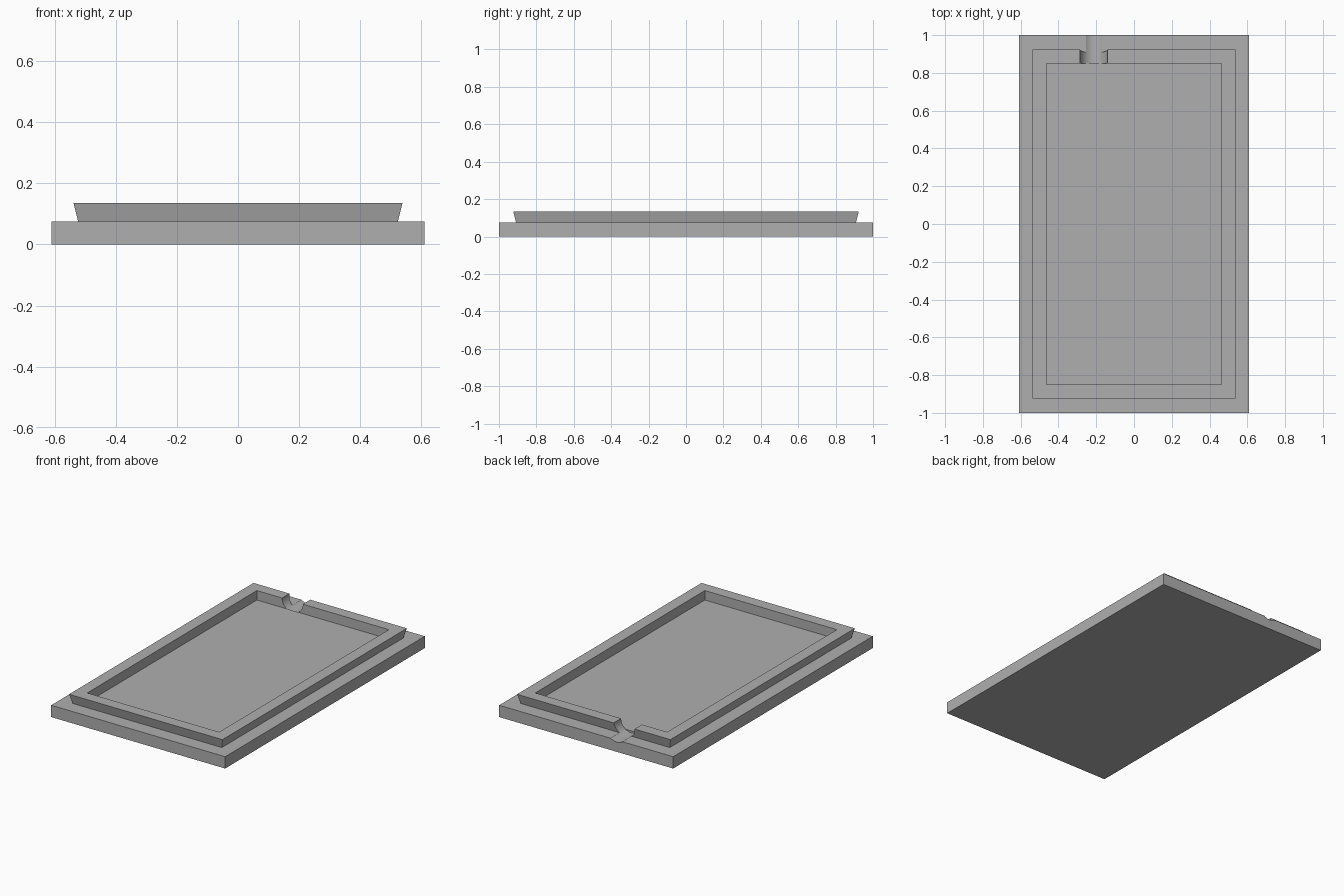
import bpy
import bmesh
from math import radians
from mathutils import Matrix

default = bpy.data.objects.get("Cube")
if default:
    bpy.data.objects.remove(default, do_unlink=True)

# Single flat grey
grey = bpy.data.materials.new("plain grey")
grey.use_nodes = True
colour = (0.43, 0.43, 0.43, 1)
grey.diffuse_color = colour
grey.node_tree.nodes["Principled BSDF"].inputs["Base Color"].default_value = colour


def make_object(name, bm):
    bmesh.ops.recalc_face_normals(bm, faces=bm.faces)
    mesh = bpy.data.meshes.new(name)
    bm.to_mesh(mesh)
    bm.free()
    mesh.materials.append(grey)
    obj = bpy.data.objects.new(name, mesh)
    bpy.context.collection.objects.link(obj)
    return obj


# Lid: rectangular rings (half width, half length, height) from underside to floor
BASE, TOP = 0.075, 0.135
rings = [
    (0.61, 1.0, 0),
    (0.61, 1.0, BASE),
    (0.523, 0.909, BASE),      # undercut foot of the rim
    (0.538, 0.924, TOP),
    (0.463, 0.85, TOP),
    (0.463, 0.85, BASE),
]
bm = bmesh.new()
loops = [[bm.verts.new((sx * w, sy * l, z))
          for sx, sy in ((-1, -1), (1, -1), (1, 1), (-1, 1))]
         for w, l, z in rings]
for low, high in zip(loops, loops[1:]):
    for i in range(4):
        j = (i + 1) % 4
        bm.faces.new((low[i], low[j], high[j], high[i]))
bm.faces.new(loops[0])
bm.faces.new(loops[-1])
lid = make_object("lid", bm)

# Round cable notch through the back rim and the ledge behind it
bm = bmesh.new()
start, end = 0.85, 1.05
bmesh.ops.create_cone(
    bm, cap_ends=True, segments=64, radius1=0.073, radius2=0.073, depth=end - start,
    matrix=Matrix.Translation((-0.213, (start + end) / 2, TOP))
    @ Matrix.Rotation(radians(90), 4, "X"))
cutter = make_object("notch_cutter", bm)
cutter.hide_render = True

notch = lid.modifiers.new("cable notch", "BOOLEAN")
notch.operation = "DIFFERENCE"
notch.solver = "EXACT"
notch.object = cutter

bpy.ops.object.select_all(action="DESELECT")
lid.select_set(True)
bpy.context.view_layer.objects.active = lid
bpy.ops.object.modifier_apply(modifier=notch.name)
bpy.data.objects.remove(cutter, do_unlink=True)
bpy.ops.object.shade_smooth_by_angle(angle=radians(30))
